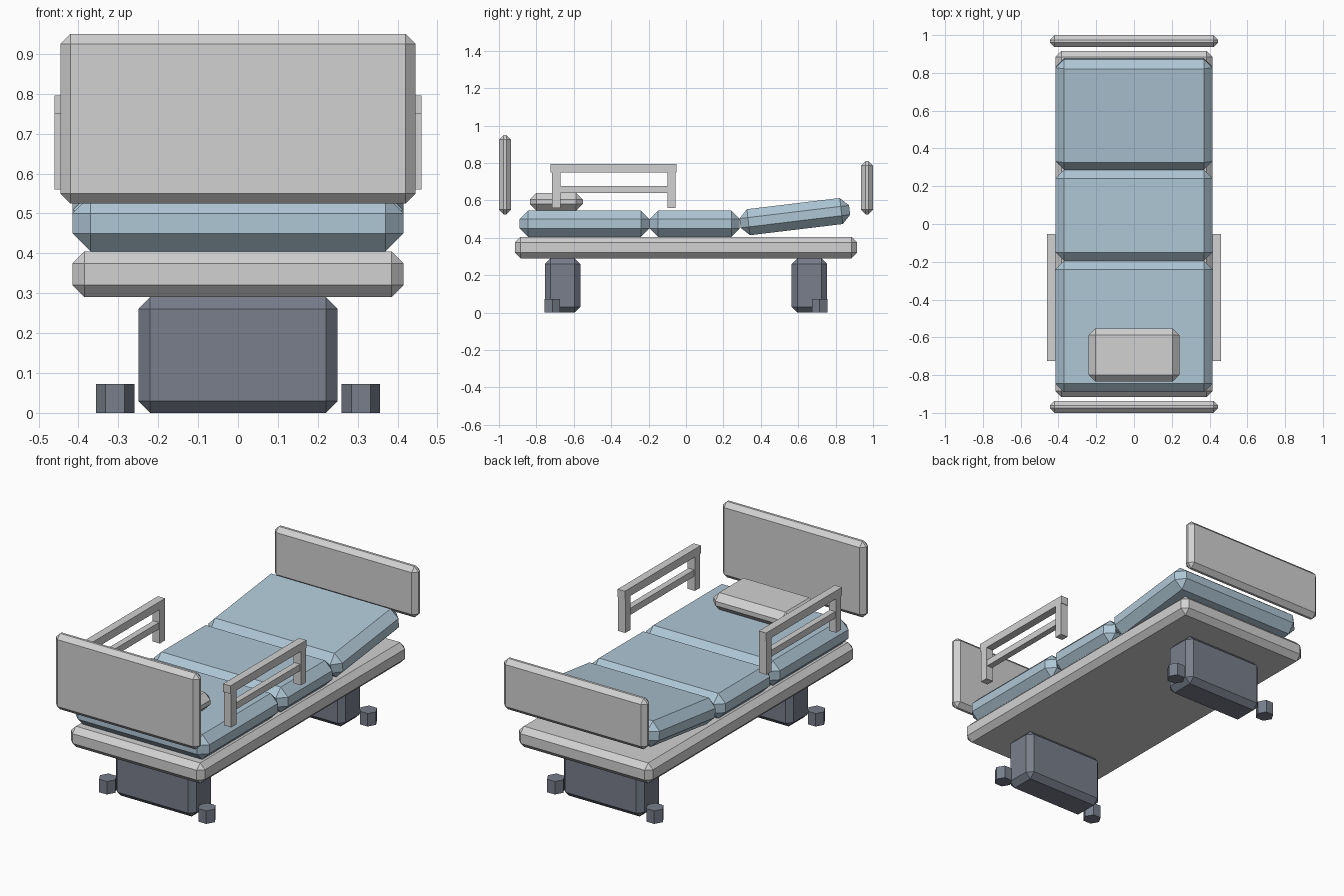
import bpy
import bmesh
from mathutils import Matrix

cube = bpy.data.objects.get("Cube")
if cube:
    bpy.data.objects.remove(cube, do_unlink=True)


def make_material(name, rgb):
    mat = bpy.data.materials.new(name)
    mat.use_nodes = True
    colour = (*rgb, 1.0)
    mat.diffuse_color = colour
    mat.node_tree.nodes["Principled BSDF"].inputs["Base Color"].default_value = colour
    return mat


light_grey = make_material("light grey", (0.64, 0.64, 0.64))
pale_blue = make_material("pale blue", (0.43, 0.57, 0.67))
slate = make_material("slate", (0.19, 0.21, 0.26))


def finish(name, bm, mat):
    mesh = bpy.data.meshes.new(name)
    bm.to_mesh(mesh)
    bm.free()
    mesh.materials.append(mat)
    obj = bpy.data.objects.new(name, mesh)
    bpy.context.collection.objects.link(obj)
    return obj


def box(name, x, y, z, mat, chamfer=0.0):
    """Box from (min, max) ranges, with every edge chamfered."""
    ranges = (x, y, z)
    size = [hi - lo for lo, hi in ranges]
    bm = bmesh.new()
    bmesh.ops.create_cube(bm, size=1.0, matrix=Matrix.Diagonal((*size, 1.0)))
    if chamfer:
        bmesh.ops.bevel(bm, geom=bm.edges[:], offset=chamfer, segments=1,
                        affect='EDGES', clamp_overlap=True)
    obj = finish(name, bm, mat)
    obj.location = [(lo + hi) / 2 for lo, hi in ranges]
    return obj


def mirrored(half):
    return (-half, half)


# Bed frame
box("bed_frame", mirrored(0.415), mirrored(0.915), (0.29, 0.405), light_grey, 0.03)

# End boards
box("headboard", mirrored(0.445), (-1.0, -0.936), (0.525, 0.95), light_grey, 0.025)
box("footboard", mirrored(0.445), (0.936, 1.0), (0.525, 0.81), light_grey, 0.025)

# Mattress sections, the last one tilted up
MATTRESS = dict(x=mirrored(0.415), mat=pale_blue, chamfer=0.045)
box("mattress_head", y=(-0.89, -0.195), z=(0.405, 0.545), **MATTRESS)
box("mattress_middle", y=(-0.195, 0.287), z=(0.405, 0.545), **MATTRESS)
foot = box("mattress_foot", y=(0.287, 0.877), z=(0.443, 0.583), **MATTRESS)
foot.rotation_euler.x = 0.12

# Pillow
box("pillow", mirrored(0.24), (-0.835, -0.552), (0.545, 0.64), light_grey, 0.035)

# Side rails
for side, s in (("left", 1), ("right", -1)):
    x = sorted((s * 0.415, s * 0.46))
    box(f"{side}_rail_top", x, (-0.724, -0.052), (0.75, 0.795), light_grey)
    box(f"{side}_rail_post_head", x, (-0.717, -0.672), (0.56, 0.75), light_grey)
    box(f"{side}_rail_post_foot", x, (-0.1, -0.055), (0.56, 0.75), light_grey)
    bar_x = sorted((s * 0.42, s * 0.455))
    box(f"{side}_rail_bar", bar_x, (-0.672, -0.1), (0.64, 0.677), light_grey)

# Pedestals and six-sided casters
for end, e in (("head", -1), ("foot", 1)):
    y = sorted((e * 0.565, e * 0.755))
    box(f"{end}_pedestal", mirrored(0.25), y, (0.0, 0.29), slate, 0.03)
    for side, s in (("left", 1), ("right", -1)):
        bm = bmesh.new()
        bmesh.ops.create_cone(bm, cap_ends=True, segments=6, radius1=0.048,
                              radius2=0.048, depth=0.073)
        # Turn a corner towards the side of the bed
        corner = max(bm.verts, key=lambda v: v.co.x)
        if abs(corner.co.y) > 0.01:
            bmesh.ops.rotate(bm, verts=bm.verts, matrix=Matrix.Rotation(0.5236, 3, 'Z'))
        caster = finish(f"{end}_{side}_caster", bm, slate)
        caster.location = (s * 0.308, e * 0.714, 0.0365)
